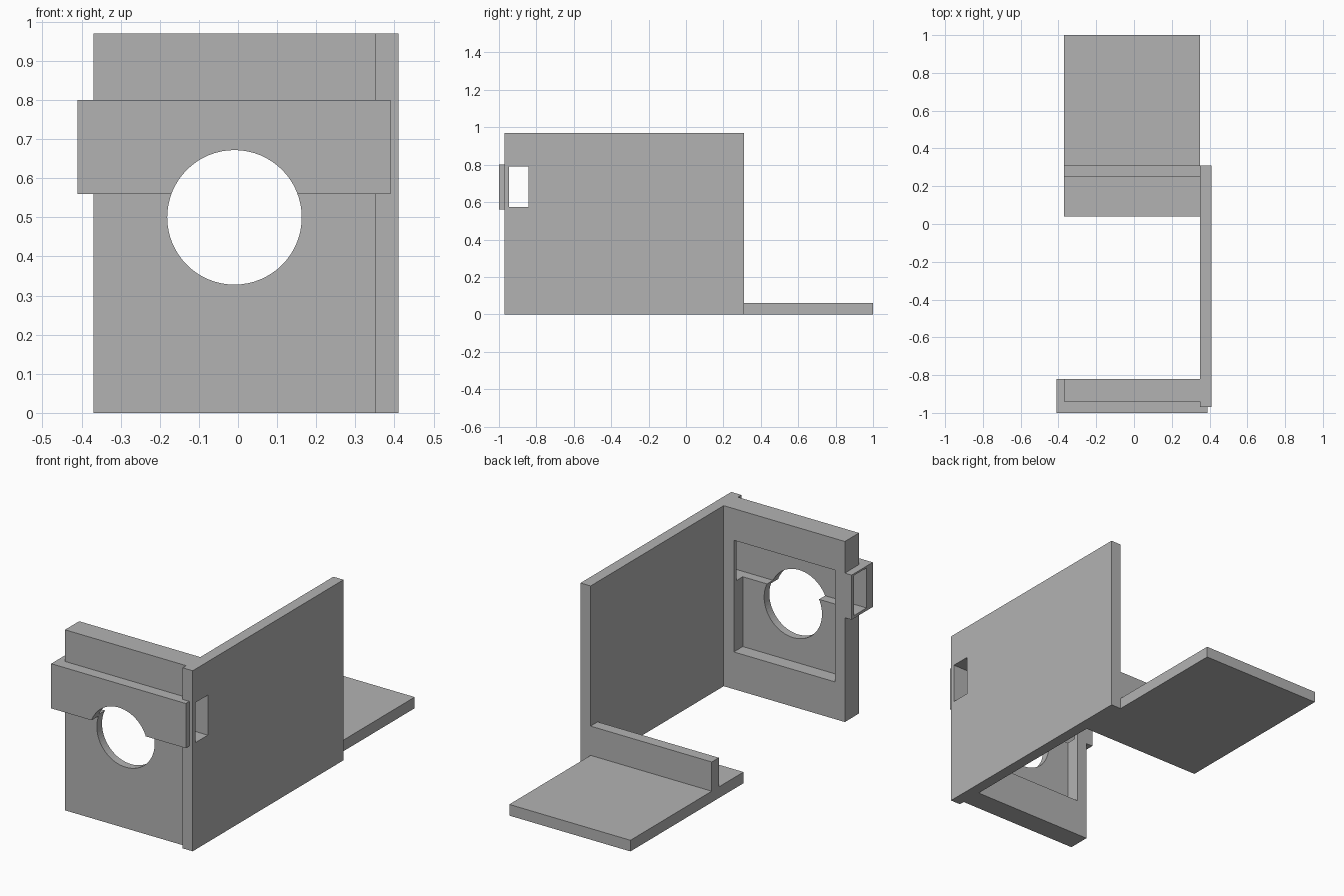
import bpy
import math

default = bpy.data.objects.get("Cube")
if default:
    bpy.data.objects.remove(default, do_unlink=True)

grey = bpy.data.materials.new("plain grey")
grey.use_nodes = True
grey.diffuse_color = (0.45, 0.45, 0.45, 1)
grey.node_tree.nodes["Principled BSDF"].inputs["Base Color"].default_value = (0.45, 0.45, 0.45, 1)


def box(name, x, y, z):
    """Box spanning the given (low, high) ranges."""
    bpy.ops.mesh.primitive_cube_add(size=1)
    ob = bpy.context.object
    ob.name = name
    spans = (x, y, z)
    for v in ob.data.vertices:
        v.co = [s[1] if c > 0 else s[0] for c, s in zip(v.co, spans)]
    ob.data.materials.append(grey)
    return ob


def combine(target, tool, operation):
    """Apply a boolean of the tool to the target."""
    mod = target.modifiers.new(operation.lower(), 'BOOLEAN')
    mod.operation = operation
    mod.solver = 'EXACT'
    mod.object = tool
    bpy.context.view_layer.objects.active = target
    bpy.ops.object.modifier_apply(modifier=mod.name)


# Tall side wall and the flat foot with its upright rib
side_wall = box("side_wall", (0.35, 0.41), (-0.97, 0.31), (0, 0.97))
foot_plate = box("foot_plate", (-0.37, 0.35), (0.04, 1.0), (0, 0.06))
foot_rib = box("foot_rib", (-0.37, 0.35), (0.25, 0.31), (0.06, 0.217))

# Front plate joined with the strap housing that crosses it
front_plate = box("front_plate", (-0.37, 0.35), (-0.94, -0.82), (0, 0.97))
strap_housing = box("strap_housing", (-0.41, 0.39), (-1.0, -0.82), (0.56, 0.80))
combine(front_plate, strap_housing, 'UNION')

# Cutters: square pocket in the back, strap slot from side to side, round opening
pocket = box("pocket_cutter", (-0.31, 0.29), (-0.896, -0.7), (0.2, 0.8))
slot = box("slot_cutter", (-0.6, 0.6), (-0.947, -0.842), (0.575, 0.79))
bpy.ops.mesh.primitive_cylinder_add(vertices=64, radius=0.172, depth=0.6,
                                    location=(-0.009, -0.9, 0.5),
                                    rotation=(math.pi / 2, 0, 0))
opening = bpy.context.object
opening.name = "opening_cutter"
opening.data.materials.append(grey)
bpy.context.view_layer.update()

for cutter in (pocket, slot, opening):
    combine(front_plate, cutter, 'DIFFERENCE')
combine(side_wall, slot, 'DIFFERENCE')

for helper in (strap_housing, pocket, slot, opening):
    bpy.data.objects.remove(helper, do_unlink=True)
